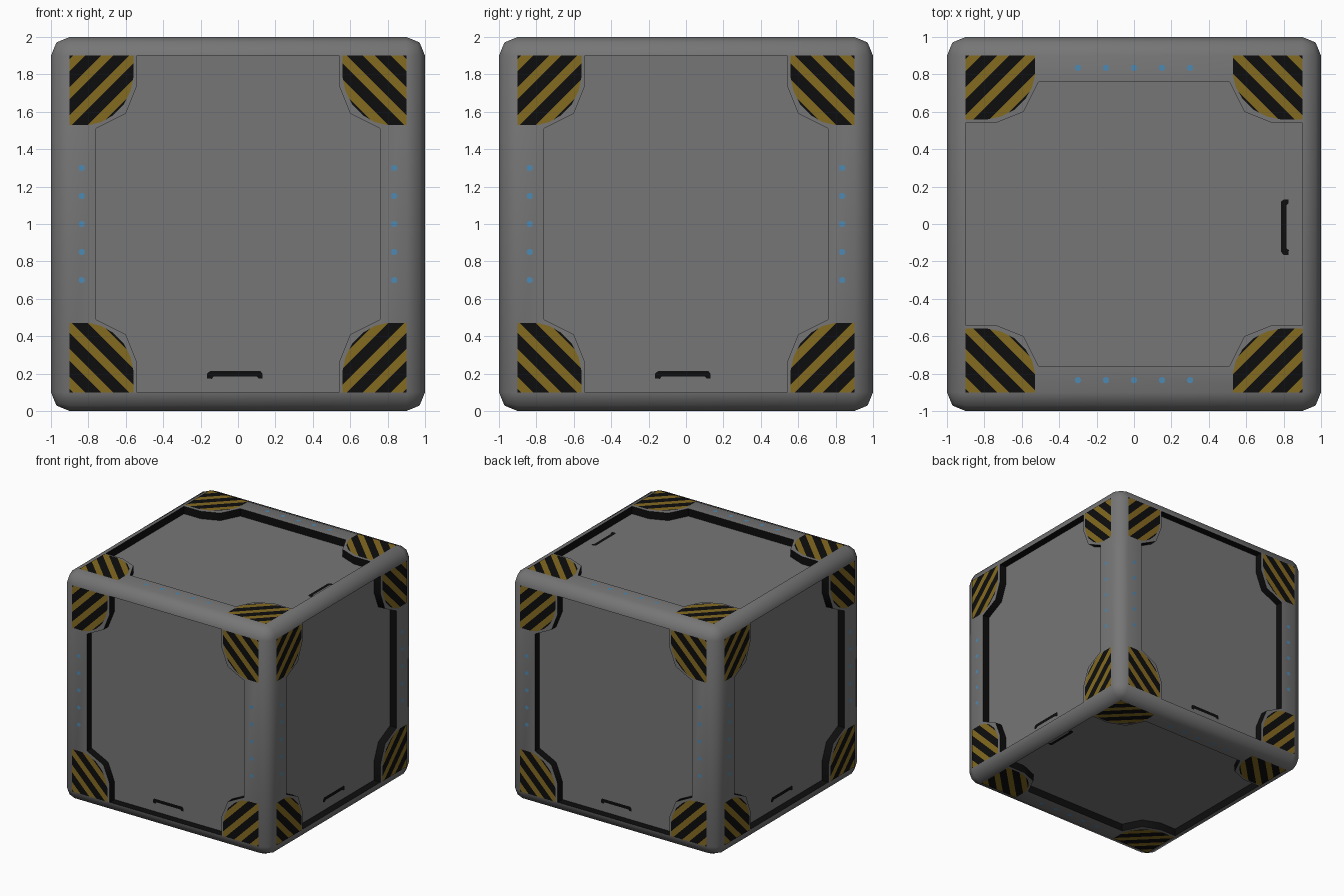
import bpy, bmesh, math
from mathutils import Vector

if "Cube" in bpy.data.objects:
    bpy.data.objects.remove(bpy.data.objects["Cube"])


def mat(name, rgb):
    m = bpy.data.materials.new(name)
    m.diffuse_color = (*rgb, 1)
    m.use_nodes = True
    m.node_tree.nodes["Principled BSDF"].inputs["Base Color"].default_value = m.diffuse_color
    return m


GREY = mat("grey_metal", (0.18, 0.18, 0.18))
BLACK = mat("black_paint", (0.004, 0.004, 0.004))
YELLOW = mat("hazard_yellow", (0.235, 0.145, 0.015))
BLUE = mat("blue_light", (0.075, 0.25, 0.45))

DEPTH = 0.065   # panel recess
LIFT = 0.004    # paint plate offset
Z = Vector((0, 0, 1))
# outward normal and local "up" of each of the six sides
SIDES = [(Vector((0, -1, 0)), Z), (Vector((1, 0, 0)), Z),
         (Vector((0, 1, 0)), Z), (Vector((-1, 0, 0)), Z),
         (Z, Vector((-1, 0, 0))), (-Z, Vector((-1, 0, 0)))]


def place(side, u, v, w=0.0):
    n, up = side
    return up.cross(n) * u + up * v + n * (1 + w)


def add_face(bm, side, pts, w=0.0, index=0):
    f = bm.faces.new([bm.verts.new(place(side, u, v, w)) for u, v in pts])
    f.normal_update()
    if f.normal.dot(side[0]) < 0:
        f.normal_flip()
    f.material_index = index
    return f


def finish(bm, name, mats, smooth=False):
    me = bpy.data.meshes.new(name)
    bm.to_mesh(me)
    bm.free()
    for m in mats:
        me.materials.append(m)
    ob = bpy.data.objects.new(name, me)
    ob.location.z = 1
    bpy.context.collection.objects.link(ob)
    if smooth:
        bpy.ops.object.select_all(action='DESELECT')
        ob.select_set(True)
        bpy.context.view_layer.objects.active = ob
        bpy.ops.object.shade_smooth_by_angle(angle=math.radians(50))
    return ob


# recessed panel outline: right half from top to bottom, then mirrored
quarter = [(0.54, 0.9), (0.54, 0.74), (0.6, 0.59), (0.76, 0.51)]
right_half = quarter + [(u, -v) for u, v in reversed(quarter)]
panel = right_half + [(-u, v) for u, v in reversed(right_half)]

# crate shell: rounded cube whose flat sides are swapped for frame pieces and black recess walls
bm = bmesh.new()
bmesh.ops.create_cube(bm, size=2)
bmesh.ops.bevel(bm, geom=bm.edges[:], offset=0.1, segments=2, profile=0.5,
                affect='EDGES', clamp_overlap=True)
bm.faces.ensure_lookup_table()
flat = [f for f in bm.faces if f.calc_area() > 2]
bmesh.ops.delete(bm, geom=flat, context='FACES_ONLY')
for side in SIDES:
    for s in (1, -1):
        add_face(bm, side, [(0.9 * s, 0.9)] + [(u * s, v) for u, v in right_half] + [(0.9 * s, -0.9)])
    for i, (a, b) in enumerate(zip(panel, panel[1:] + panel[:1])):
        f = bm.faces.new([bm.verts.new(place(side, *p, w)) for p, w in
                          ((a, 0), (b, 0), (b, -DEPTH), (a, -DEPTH))])
        f.material_index = 1
        f.normal_update()
        # walls look inwards, towards the middle of the panel
        if f.normal.dot(side[0] - f.calc_center_median()) < 0:
            f.normal_flip()
bmesh.ops.remove_doubles(bm, verts=bm.verts[:], dist=0.0005)
finish(bm, "crate_frame", [GREY, BLACK], smooth=True)

# recessed panel floors
bm = bmesh.new()
for side in SIDES:
    add_face(bm, side, panel, -DEPTH)
finish(bm, "recessed_panels", [GREY])

# hazard corners: rounded patch sliced by diagonals, coloured by band
patch = [(0.9, 0.9), (0.9, 0.53), (0.79, 0.53), (0.73, 0.545), (0.67, 0.58),
         (0.61, 0.64), (0.575, 0.71), (0.56, 0.78), (0.56, 0.9)]
PERIOD, HALF, MID = 0.15, 0.033, 1.45
bm = bmesh.new()
for side in SIDES:
    n, up = side
    right = up.cross(n)
    for su in (1, -1):
        for sv in (1, -1):
            f = add_face(bm, side, [(u * su, v * sv) for u, v in patch], LIFT)
            pieces = [f]
            diag = right * su + up * sv
            for k in range(-1, 3):
                for e in (-HALF, HALF):
                    s = MID + k * PERIOD + e
                    geom = set(pieces)
                    for p in pieces:
                        geom.update(p.edges)
                        geom.update(p.verts)
                    res = bmesh.ops.bisect_plane(bm, geom=list(geom), dist=1e-6,
                                                 plane_co=n + diag * (s / 2), plane_no=diag)
                    pieces = [g for g in res["geom"] if isinstance(g, bmesh.types.BMFace)]
            for p in pieces:
                s = p.calc_center_median().dot(diag)
                off = (s - MID + PERIOD / 2) % PERIOD - PERIOD / 2
                p.material_index = 1 if abs(off) < HALF else 0
finish(bm, "hazard_corners", [BLACK, YELLOW])

# rows of small blue lights on the frame uprights
bm = bmesh.new()
for side in SIDES:
    for su in (1, -1):
        for k in range(-2, 3):
            add_face(bm, side, [(0.835 * su + 0.017 * math.cos(t * math.pi / 5),
                                 0.15 * k + 0.017 * math.sin(t * math.pi / 5))
                                for t in range(10)], LIFT)
finish(bm, "indicator_lights", [BLUE])

# thin black grip mark near the bottom of each panel, ends hooked down
grip = [(-0.165, -0.825), (-0.165, -0.8), (-0.15, -0.787), (0.12, -0.787), (0.13, -0.8),
        (0.13, -0.825), (0.11, -0.825), (0.1, -0.815), (-0.13, -0.815), (-0.14, -0.828)]
bm = bmesh.new()
for side in SIDES:
    add_face(bm, side, grip, -DEPTH + LIFT)
finish(bm, "grip_marks", [BLACK])
